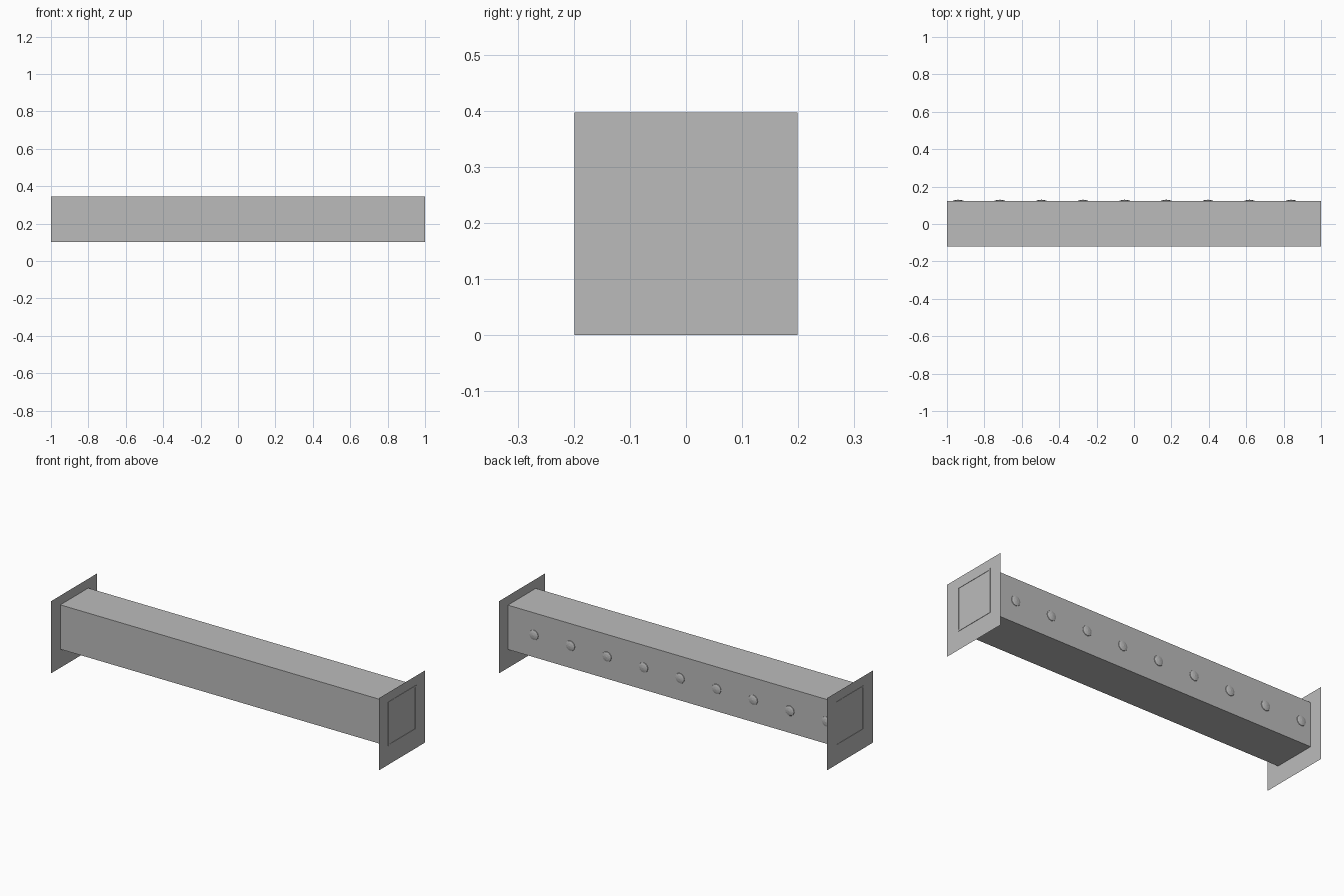
import bpy, bmesh, math
from mathutils import Matrix, Vector

if "Cube" in bpy.data.objects:
    bpy.data.objects.remove(bpy.data.objects["Cube"])

grey = bpy.data.materials.new("plain grey")
grey.diffuse_color = (0.5, 0.5, 0.5, 1)
grey.use_nodes = True
grey.node_tree.nodes["Principled BSDF"].inputs["Base Color"].default_value = grey.diffuse_color

Y0, Y1, Z0, Z1 = -0.119, 0.123, 0.102, 0.346   # beam section
PLATE = 0.1985                                  # half size of end plate
END = 0.998                                     # plate position


def finish(bm, name):
    bmesh.ops.recalc_face_normals(bm, faces=bm.faces)
    me = bpy.data.meshes.new(name)
    bm.to_mesh(me)
    bm.free()
    me.materials.append(grey)
    ob = bpy.data.objects.new(name, me)
    bpy.context.collection.objects.link(ob)
    return ob


def box(bm, lo, hi):
    lo, hi = Vector(lo), Vector(hi)
    m = Matrix.Translation((lo + hi) / 2) @ Matrix.Diagonal((*(hi - lo), 1))
    bmesh.ops.create_cube(bm, size=1, matrix=m)


# long square beam
bm = bmesh.new()
box(bm, (-END, Y0, Z0), (END, Y1, Z1))
finish(bm, "beam")

for side, label in ((-1, "left"), (1, "right")):
    # paper-thin square end plate
    bm = bmesh.new()
    m = Matrix.Translation((side * END, 0, PLATE)) @ Matrix.Rotation(side * math.pi / 2, 4, 'Y')
    bmesh.ops.create_grid(bm, x_segments=1, y_segments=1, size=PLATE, matrix=m)
    me = finish(bm, label + "_end_plate").data
    if me.polygons[0].normal.x * side < 0:
        me.flip_normals()

    # narrow tube rim showing through the plate
    bm = bmesh.new()
    w = 0.008
    a, b = sorted((side * END, side * 1.0))
    box(bm, (a, Y0, Z0), (b, Y1, Z0 + w))
    box(bm, (a, Y0, Z1 - w), (b, Y1, Z1))
    box(bm, (a, Y0, Z0 + w), (b, Y0 + w, Z1 - w))
    box(bm, (a, Y1 - w, Z0 + w), (b, Y1, Z1 - w))
    finish(bm, label + "_tube_rim")

# row of nine low domed studs along the back
for i in range(9):
    bm = bmesh.new()
    n = 12
    rings = []
    for r, h in ((0.029, -0.002), (0.027, 0.002), (0.016, 0.005)):
        rings.append([bm.verts.new((-0.94 + 0.2225 * i + r * math.cos(k * math.tau / n),
                                    Y1 + h, 0.224 + r * math.sin(k * math.tau / n)))
                      for k in range(n)])
    tip = bm.verts.new((-0.94 + 0.2225 * i, Y1 + 0.007, 0.224))
    for lower, upper in zip(rings, rings[1:]):
        for k in range(n):
            j = (k + 1) % n
            bm.faces.new((lower[k], lower[j], upper[j], upper[k]))
    for k in range(n):
        bm.faces.new((rings[-1][k], rings[-1][(k + 1) % n], tip))
    bm.faces.new(rings[0][::-1])
    finish(bm, f"stud_{i + 1}")
